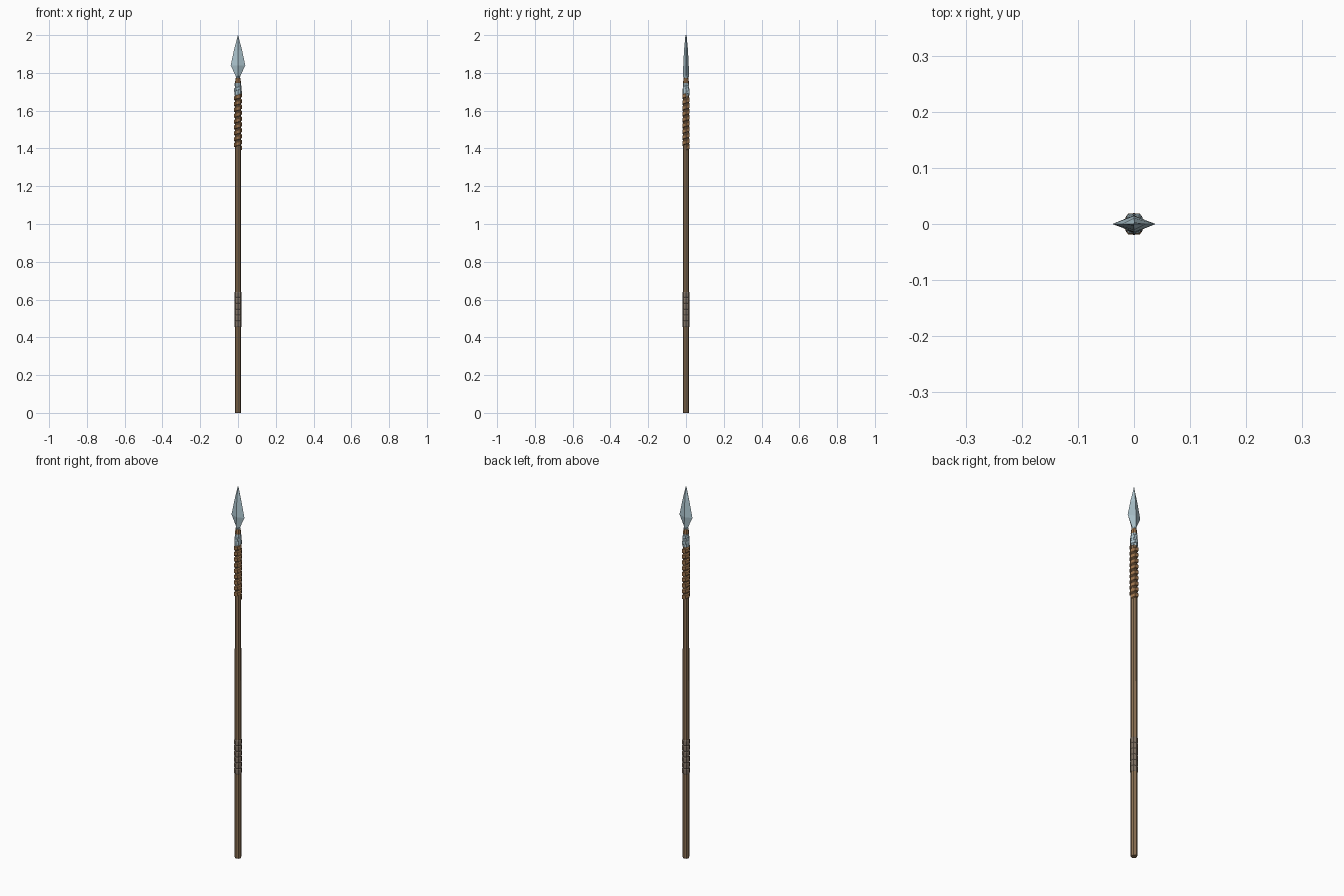
import bpy, bmesh
from math import cos, sin, pi

if "Cube" in bpy.data.objects:
    bpy.data.objects.remove(bpy.data.objects["Cube"])


def material(name, rgb):
    m = bpy.data.materials.new(name)
    m.diffuse_color = (*rgb, 1)
    m.use_nodes = True
    m.node_tree.nodes["Principled BSDF"].inputs["Base Color"].default_value = m.diffuse_color
    return m


WOOD = material("wood", (0.27, 0.17, 0.09))
LEATHER = material("leather", (0.33, 0.17, 0.07))
CLOTH = material("cloth", (0.22, 0.17, 0.13))
STEEL = material("steel", (0.42, 0.56, 0.62))


def loft(name, rings, mat, closed=False):
    """Skin consecutive rings of points; closed rings of equal length."""
    bm = bmesh.new()
    vs = [[bm.verts.new(p) for p in r] for r in rings]
    n = len(rings[0])
    for a, b in zip(vs, vs[1:]):
        for i in range(n):
            j = (i + 1) % n
            bm.faces.new((a[i], a[j], b[j], b[i]))
    bm.faces.new(vs[0][::-1])
    bm.faces.new(vs[-1])
    bmesh.ops.remove_doubles(bm, verts=bm.verts, dist=1e-5)
    bmesh.ops.recalc_face_normals(bm, faces=bm.faces)
    me = bpy.data.meshes.new(name)
    bm.to_mesh(me)
    bm.free()
    me.materials.append(mat)
    ob = bpy.data.objects.new(name, me)
    bpy.context.collection.objects.link(ob)
    return ob


def turned(name, profile, sides, mat):
    """Upright faceted solid from (radius, z) pairs."""
    return loft(name, [[(r * cos(2 * pi * i / sides), r * sin(2 * pi * i / sides), z)
                        for i in range(sides)] for r, z in profile], mat)


def coil(name, z0, z1, turns, r0, r1, thick, fill, mat, sides=6):
    """Flat band wound as a helix around the shaft."""
    steps = int(turns * sides)
    h = (z1 - z0) / (turns + fill) * fill
    rings = []
    for k in range(steps + 1):
        t, a = k / steps, 2 * pi * k / sides
        r, z = r0 + (r1 - r0) * t, z0 + (z1 - z0 - h) * t
        section = [(r - thick, z), (r, z + h * 0.15), (r, z + h * 0.8), (r - thick, z + h)]
        rings.append([(q * cos(a), q * sin(a), w) for q, w in section])
    return loft(name, rings, mat)


# wooden shaft
turned("shaft", [(0.015, 0), (0.0165, 0.006), (0.0165, 0.9), (0.0155, 1.5),
                 (0.015, 1.7)], 8, WOOD)

# lower grip made of stacked bands
for i in range(6):
    z = 0.455 + i * 0.031
    turned(f"grip_band_{i + 1}", [(0.0175, z), (0.0198, z + 0.005),
                                  (0.0198, z + 0.025), (0.0175, z + 0.031)], 8, CLOTH)

# leather cord below the head
coil("leather_wrap", 1.39, 1.695, 9, 0.0215, 0.0215, 0.006, 0.85, LEATHER)

# metal socket, its binding and the neck
turned("socket", [(0.018, 1.68), (0.0185, 1.70), (0.015, 1.745), (0.011, 1.78)], 8, STEEL)
coil("socket_binding", 1.685, 1.75, 1.5, 0.0215, 0.0175, 0.004, 0.75, STEEL)
turned("neck_collar", [(0.0145, 1.746), (0.0155, 1.752), (0.0125, 1.772),
                       (0.011, 1.775)], 8, LEATHER)

# diamond-section blade
blade = [(0.007, 0.013, 1.768), (0.013, 0.0155, 1.785), (0.0385, 0.0145, 1.84),
         (0.0215, 0.0105, 1.92), (0.0006, 0.003, 2.0)]
loft("blade", [[(w, 0, z), (0, d, z), (-w, 0, z), (0, -d, z)] for w, d, z in blade], STEEL)
